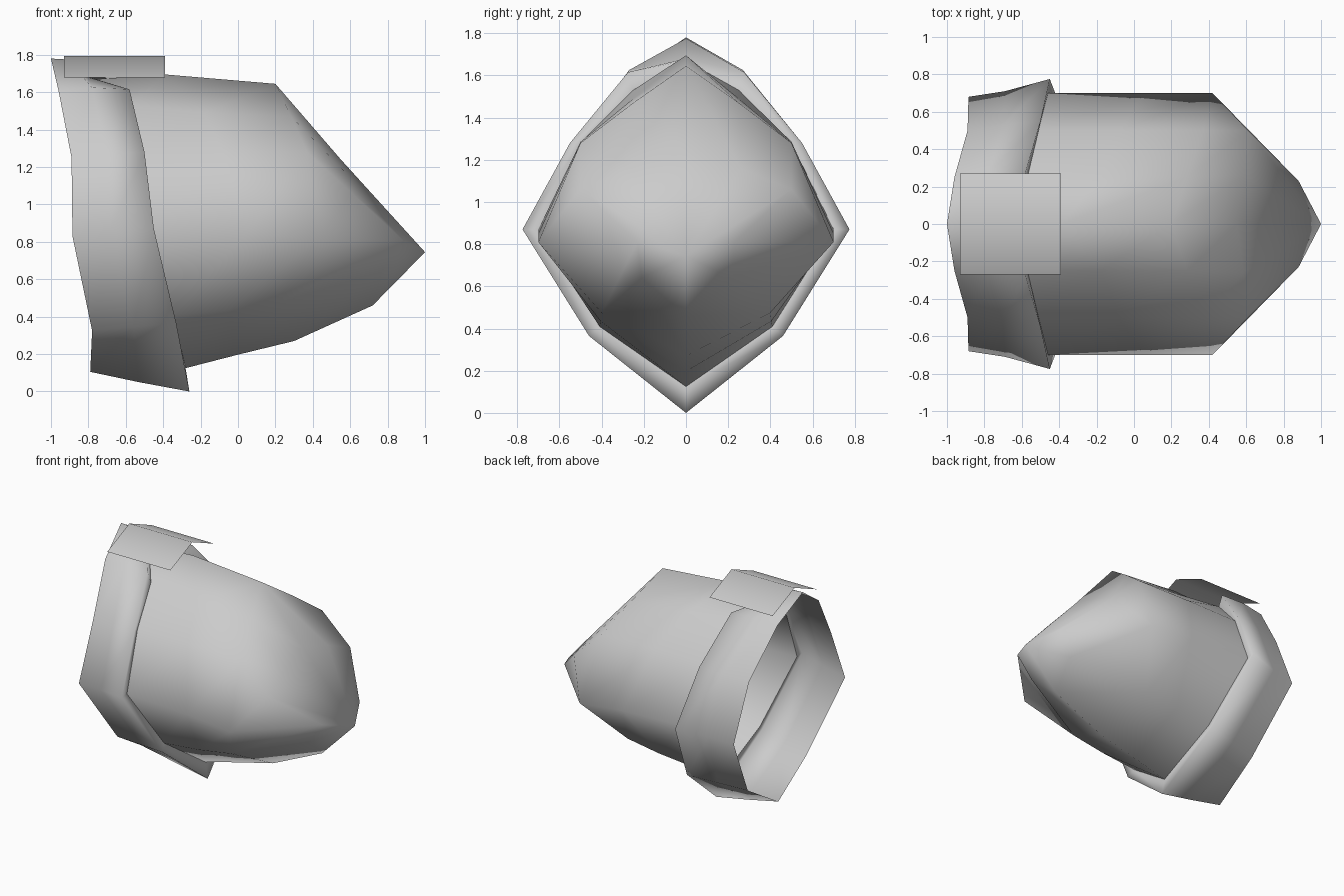
import bpy, bmesh

if "Cube" in bpy.data.objects:
    bpy.data.objects.remove(bpy.data.objects["Cube"], do_unlink=True)

grey = bpy.data.materials.new("plain_grey")
grey.use_nodes = True
COLOR = (0.6, 0.6, 0.6, 1)
grey.diffuse_color = COLOR
grey.node_tree.nodes["Principled BSDF"].inputs["Base Color"].default_value = COLOR


def finish(name, bm):
    me = bpy.data.meshes.new(name)
    bmesh.ops.recalc_face_normals(bm, faces=bm.faces[:])
    for f in bm.faces:
        f.smooth = True
    bm.to_mesh(me)
    bm.free()
    me.materials.append(grey)
    ob = bpy.data.objects.new(name, me)
    bpy.context.collection.objects.link(ob)
    return ob


def loft(name, halves, tip=None):
    """Skin between rings; each half ring runs top to bottom on +y and is mirrored."""
    bm = bmesh.new()
    rings = []
    for half in halves:
        full = half + [(x, -y, z) for x, y, z in half[-2:0:-1]]
        rings.append([bm.verts.new(p) for p in full])
    n = len(rings[0])
    for a, b in zip(rings, rings[1:]):
        for i in range(n):
            j = (i + 1) % n
            bm.faces.new((a[i], a[j], b[j], b[i]))
    if tip:
        t = bm.verts.new(tip)
        for i in range(n):
            bm.faces.new((rings[-1][i], rings[-1][(i + 1) % n], t))
    return finish(name, bm)


# Rim where the body meets the collar lip
rim = [(-0.76, 0, 1.67), (-0.57, 0.25, 1.53), (-0.51, 0.50, 1.28),
       (-0.46, 0.70, 0.87), (-0.345, 0.41, 0.41), (-0.28, 0, 0.125)]

# Hollow body, open at the -x end and pointed at +x
loft("body_shell", [
    rim,
    [(-0.39, 0, 1.695), (-0.18, 0.25, 1.49), (-0.08, 0.50, 1.285),
     (0.05, 0.70, 0.85), (-0.05, 0.405, 0.435), (0.0, 0, 0.197)],
    [(0.20, 0, 1.645), (0.285, 0.25, 1.47), (0.37, 0.50, 1.28),
     (0.42, 0.70, 0.81), (0.22, 0.40, 0.475), (0.30, 0, 0.27)],
    [(0.55, 0, 1.24), (0.585, 0.26, 1.16), (0.61, 0.50, 1.06),
     (0.88, 0.23, 0.81), (0.765, 0.21, 0.64), (0.72, 0, 0.46)],
], tip=(1.0, 0, 0.745))

# Flared collar band with an inward lip joined to the body rim
loft("collar_band", [
    [(-1.0, 0, 1.78), (-0.96, 0.25, 1.61), (-0.89, 0.50, 1.25),
     (-0.885, 0.68, 0.83), (-0.78, 0.36, 0.325), (-0.79, 0, 0.105)],
    [(-0.91, 0, 1.775), (-0.78, 0.27, 1.625), (-0.70, 0.53, 1.27),
     (-0.69, 0.71, 0.85), (-0.56, 0.41, 0.345), (-0.53, 0, 0.05)],
    [(-0.80, 0, 1.68), (-0.58, 0.275, 1.615), (-0.50, 0.55, 1.28),
     (-0.45, 0.775, 0.87), (-0.33, 0.46, 0.365), (-0.26, 0, 0)],
    rim,
])

# Folded plate resting on top of the collar
bm = bmesh.new()
rows = [[bm.verts.new((x, y, z)) for x in (-0.93, -0.39)]
        for y, z in ((-0.27, 1.68), (0, 1.795), (0.27, 1.68))]
for a, b in zip(rows, rows[1:]):
    bm.faces.new((a[0], a[1], b[1], b[0]))
finish("top_plate", bm)
